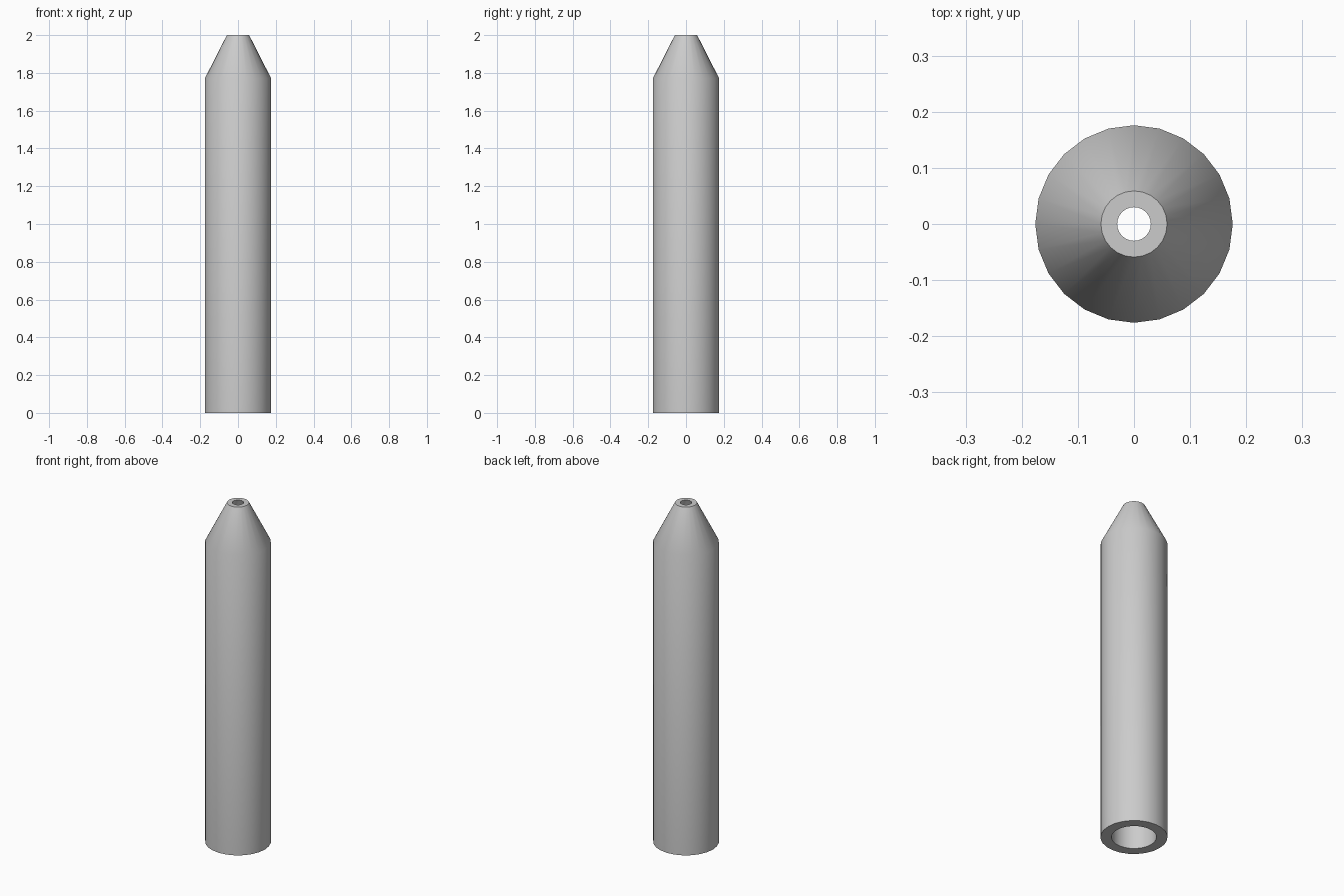
import bpy, bmesh, math
from mathutils import Matrix, Vector

cube = bpy.data.objects.get("Cube")
if cube:
    bpy.data.objects.remove(cube, do_unlink=True)

SIDES = 24
LENGTH = 2.0
SHOULDER = 1.77
BODY_R, TIP_R = 0.176, 0.059
BORE_R, HOLE_R = 0.118, 0.03

# Single grey metal
metal = bpy.data.materials.new("grey_metal")
metal.use_nodes = True
grey = (0.6, 0.6, 0.6, 1)
metal.diffuse_color = grey
metal.node_tree.nodes["Principled BSDF"].inputs["Base Color"].default_value = grey

# Closed cross-section: outer wall up, tip rim, bore down, base rim
profile = [(BODY_R, 0), (BODY_R, SHOULDER), (TIP_R, LENGTH),
           (HOLE_R, LENGTH), (BORE_R, SHOULDER), (BORE_R, 0)]

# Revolve the section into a hollow nozzle
bm = bmesh.new()
rings = []
for r, z in profile:
    ring = bmesh.ops.create_circle(bm, segments=SIDES, radius=r,
                                   matrix=Matrix.Translation(Vector((0, 0, z))))
    rings.append(ring["verts"])
for lower, upper in zip(rings, rings[1:] + rings[:1]):
    for i in range(SIDES):
        j = (i + 1) % SIDES
        bm.faces.new((lower[i], lower[j], upper[j], upper[i]))
bmesh.ops.recalc_face_normals(bm, faces=bm.faces)

mesh = bpy.data.meshes.new("nozzle")
bm.to_mesh(mesh)
bm.free()
mesh.materials.append(metal)
nozzle = bpy.data.objects.new("nozzle", mesh)
bpy.context.collection.objects.link(nozzle)

# Smooth around the barrel and shoulder, sharp at the rims
bpy.ops.object.select_all(action="DESELECT")
nozzle.select_set(True)
bpy.context.view_layer.objects.active = nozzle
bpy.ops.object.shade_smooth_by_angle(angle=math.radians(35))
